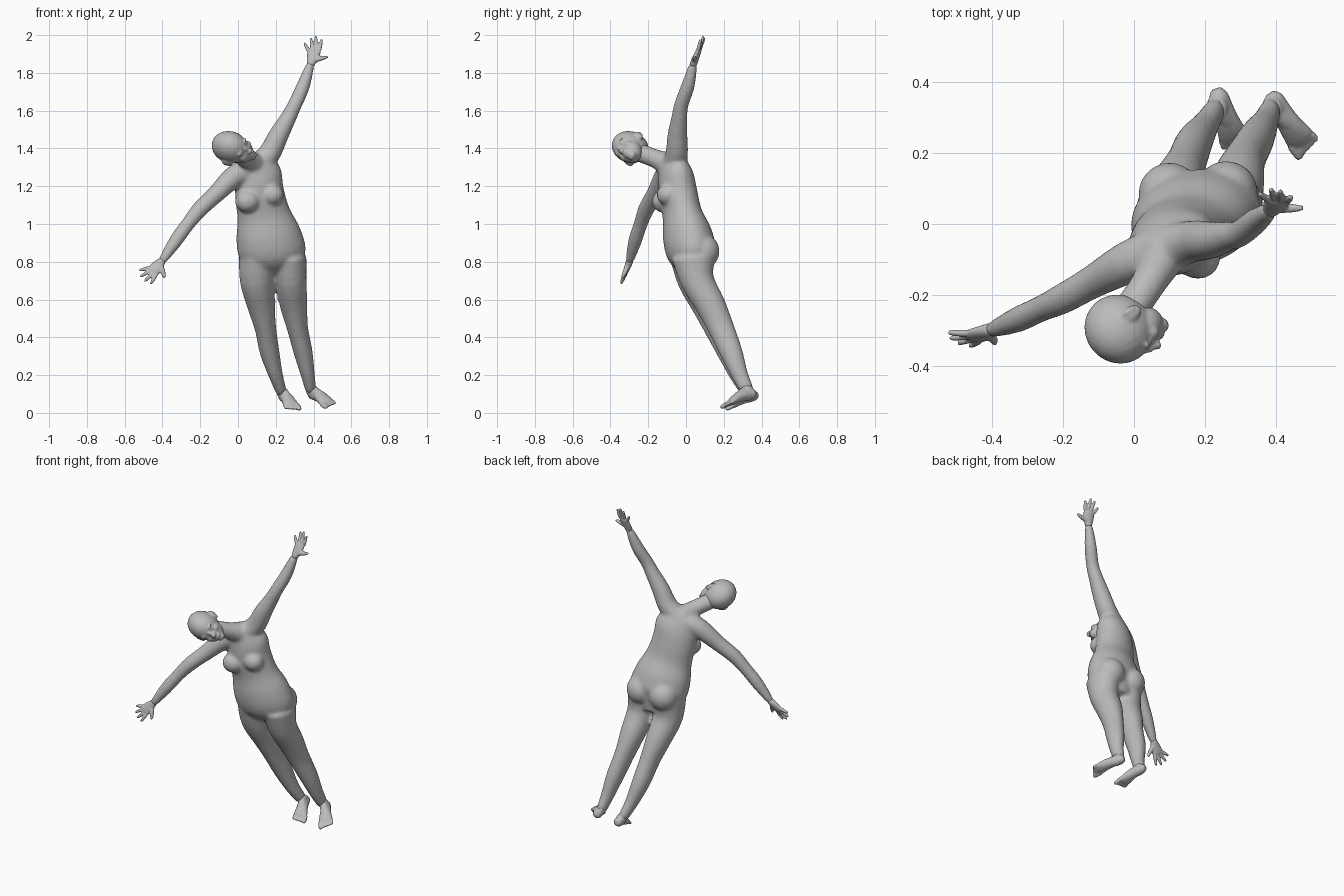
import bpy, bmesh
from math import sin, cos, tau
from mathutils import Vector, Matrix

cube = bpy.data.objects.get("Cube")
if cube:
    bpy.data.objects.remove(cube, do_unlink=True)

clay = bpy.data.materials.new("clay grey")
clay.use_nodes = True
GREY = (0.5, 0.5, 0.5, 1)
clay.diffuse_color = GREY
clay.node_tree.nodes["Principled BSDF"].inputs["Base Color"].default_value = GREY


def spline(points, steps):
    """Catmull-Rom through tuples of position and radii."""
    vecs = [Vector(p) for p in points]
    out = []
    for i in range(len(vecs) - 1):
        b, c = vecs[i], vecs[i + 1]
        a = vecs[i - 1] if i else b
        d = vecs[i + 2] if i + 2 < len(vecs) else c
        for k in range(steps):
            t = k / steps
            out.append(b + ((c - a) * t + (a * 2 - b * 5 + c * 4 - d) * t * t
                            + (b * 3 - a - c * 3 + d) * t ** 3) * 0.5)
    return out + [vecs[-1]]


def tube(bm, points, ref, ref_end=None, shear=False, steps=4, n=20):
    """Loft ellipses along a path; each point is x, y, z, half width, half depth."""
    points = [p if len(p) == 5 else (*p, p[3]) for p in points]
    rings = spline(points, steps)
    centres = [r.to_3d() if len(r) == 3 else Vector(r[:3]) for r in rings]
    radii = [(r[3], r[4]) for r in rings]
    # rounded ends
    first, last = (centres[0] - centres[1]).normalized(), (centres[-1] - centres[-2]).normalized()
    for at, way in ((0, first), (len(centres), last)):
        a, b = radii[0 if at == 0 else -1]
        base = centres[0 if at == 0 else -1]
        centres.insert(at, base + way * min(a, b) * 0.7)
        radii.insert(at, (a * 0.55, b * 0.55))
    ref, ref_end = Vector(ref), Vector(ref_end or ref)
    loops = []
    for i, (c, (a, b)) in enumerate(zip(centres, radii)):
        t = (centres[min(i + 1, len(centres) - 1)] - centres[max(i - 1, 0)]).normalized()
        side = ref.lerp(ref_end, i / (len(centres) - 1)).normalized()
        if not shear:
            side = (side - t * side.dot(t)).normalized()
        depth = t.cross(side).normalized()
        loops.append([bm.verts.new(c + side * a * cos(tau * k / n) + depth * b * sin(tau * k / n))
                      for k in range(n)])
    for lo, hi in zip(loops, loops[1:]):
        for k in range(n):
            bm.faces.new((lo[k], lo[(k + 1) % n], hi[(k + 1) % n], hi[k]))
    bm.faces.new(loops[0][::-1])
    bm.faces.new(loops[-1])


def blob(bm, centre, radii, frame=Matrix.Identity(4)):
    m = frame @ Matrix.Translation(centre) @ Matrix.Diagonal((*radii, 1))
    bmesh.ops.create_uvsphere(bm, u_segments=24, v_segments=14, radius=1, matrix=m)


def finish(name, bm, voxel, smooth):
    """Fuse the overlapping volumes into one skin."""
    bmesh.ops.recalc_face_normals(bm, faces=bm.faces)
    mesh = bpy.data.meshes.new(name)
    bm.to_mesh(mesh)
    bm.free()
    mesh.materials.append(clay)
    for p in mesh.polygons:
        p.use_smooth = True
    obj = bpy.data.objects.new(name, mesh)
    bpy.context.collection.objects.link(obj)
    fuse = obj.modifiers.new("fuse", 'REMESH')
    fuse.mode = 'VOXEL'
    fuse.voxel_size = voxel
    fuse.use_smooth_shade = True
    soften = obj.modifiers.new("soften", 'SMOOTH')
    soften.factor = 0.5
    soften.iterations = smooth


# Head frame: columns are the head's left, front and up
up = Vector((-0.65, -0.6, 0.45)).normalized()
left = Vector((0.45, 0.45, 0.75))
left = (left - up * left.dot(up)).normalized()
front = left.cross(up)
head_frame = Matrix((left, front, up)).transposed().to_4x4()
head_frame.translation = (-0.037, -0.295, 1.405)

# Torso
body = bmesh.new()
tube(body, [(.18, .06, .78, .14, .09), (.18, .03, .85, .18, .13), (.16, .005, .95, .172, .128),
            (.135, -.02, 1.05, .143, .103), (.115, -.04, 1.15, .135, .1),
            (.105, -.055, 1.24, .135, .092), (.085, -.075, 1.31, .11, .07)],
     (1, .1, 0), (.81, .28, .51), shear=True, n=32)
for centre, r in (((.05, -.12, 1.12), .06), ((.18, -.098, 1.155), .057)):      # breasts
    blob(body, centre, (r * 1.1, r, r))
for centre in ((.1, .085, .85), (.26, .09, .855)):                            # buttocks
    blob(body, centre, (.088, .088, .092))

# Neck
skull_base = head_frame @ Vector((0, -.02, -.06))
tube(body, [(.085, -.08, 1.31, .07), (.045, -.16, 1.345, .05), (*skull_base, .05)], (1, 0, 1))

# Arms
sternum = (.07, -.075, 1.285, .068)
tube(body, [sternum, (-.02, -.11, 1.25, .06), (-.12, -.165, 1.155, .047), (-.2, -.21, 1.08, .043),
            (-.265, -.24, 1, .037), (-.33, -.27, .91, .036), (-.405, -.3, .8, .022)], (1, 0, 1))
tube(body, [sternum, (.16, -.05, 1.365, .06), (.215, -.045, 1.47, .053), (.265, -.035, 1.56, .043),
            (.3, -.025, 1.63, .038), (.345, .01, 1.73, .036), (.385, .04, 1.85, .022)], (1, 0, 0))

# Legs
tube(body, [(.1, .03, .82, .095, .115), (.1, .045, .7, .09, .09), (.122, .11, .57, .074, .08),
            (.145, .165, .45, .057, .07), (.168, .225, .32, .052, .06), (.2, .275, .2, .038, .045),
            (.23, .325, .11, .029, .036)], (1, 0, 0))
tube(body, [(.275, .04, .82, .088, .115), (.28, .06, .7, .083, .09), (.295, .13, .57, .073, .08),
            (.315, .185, .45, .056, .07), (.345, .24, .32, .05, .06), (.37, .285, .2, .037, .045),
            (.385, .325, .12, .029, .036)], (1, 0, 0))
finish("body", body, 0.01, 6)

# Head, shaped in its own frame
head = bmesh.new()
blob(head, (0, -.003, .005), (.082, .1, .098), head_frame)       # cranium
blob(head, (0, .038, -.045), (.062, .055, .072), head_frame)     # face
blob(head, (0, .07, -.1), (.026, .022, .02), head_frame)         # chin
blob(head, (0, .094, -.03), (.01, .014, .026), head_frame)       # nose bridge
blob(head, (0, .1, -.047), (.017, .017, .012), head_frame)       # nose tip
for z in (-.07, -.081):                                          # lips
    blob(head, (0, .086, z), (.024, .013, .006), head_frame)
for s in (-1, 1):
    blob(head, (s * .03, .083, -.001), (.026, .013, .008), head_frame)    # brow
    blob(head, (s * .03, .077, -.02), (.016, .014, .01), head_frame)      # eye
    blob(head, (s * .034, .065, -.045), (.024, .024, .022), head_frame)   # cheek
    blob(head, (s * .081, -.008, -.02), (.012, .02, .031), head_frame)    # ear
    blob(head, (s * .086, -.02, -.012), (.011, .01, .024), head_frame)    # ear rim
finish("head", head, 0.006, 3)


def hand(name, wrist, knuckles, tips, thumb):
    bm = bmesh.new()
    wrist, knuckles, thumb = Vector(wrist), Vector(knuckles), Vector(thumb)
    tips = [Vector(t) for t in tips]
    side = (tips[-1] - tips[0]).normalized()
    mid = wrist.lerp(knuckles, 0.55)
    tube(bm, [(*wrist, .022, .02), (*mid, .033, .017), (*knuckles, .036, .014)], side)
    for i, tip in enumerate(tips):
        root = knuckles + side * (i - 1.5) * .019
        tube(bm, [(*root, .0105), (*root.lerp(tip, 0.5), .0098), (*tip, .0075)], (.5, .8, .3), n=12)
    root = wrist.lerp(mid, 0.5) + side * .012
    bend = root.lerp(thumb, 0.5) + side * .006
    tube(bm, [(*root, .015), (*bend, .0125), (*thumb, .008)], (.5, .8, .3), n=12)
    finish(name, bm, 0.005, 2)


hand("left_hand", (.385, .038, 1.845), (.405, .067, 1.918),
     [(.352, .085, 1.955), (.386, .097, 1.982), (.412, .092, 1.992), (.442, .077, 1.975)],
     (.473, .045, 1.885))
hand("right_hand", (-.402, -.298, .805), (-.453, -.318, .748),
     [(-.52, -.306, .756), (-.515, -.322, .723), (-.493, -.335, .698), (-.46, -.343, .686)],
     (-.392, -.335, .718))


def foot(name, ankle, heel, ball, side, inner):
    """inner is the sign of the big toe side along the side vector."""
    bm = bmesh.new()
    ankle, heel, ball = Vector(ankle), Vector(heel), Vector(ball)
    way = (ball - heel).normalized()
    side = Vector(side)
    side = (side - way * side.dot(way)).normalized()
    top = side.cross(way)
    top = top if top.z > 0 else -top
    arch = heel.lerp(ball, 0.5) + top * .012
    tube(bm, [(*heel, .028, .028), (*arch, .033, .03), (*ball, .045, .018)], side)
    tube(bm, [(*ankle, .03, .036), (*heel.lerp(ball, 0.25), .03, .035)], side)      # ankle
    tube(bm, [(*ankle, .024), (*(arch + top * .008), .024), (*ball, .016)], side)   # instep
    for i in range(5):                                                              # toes
        r = .014 if i == 0 else .0105 - i * .0005
        root = ball + side * inner * (.033 - i * .0175)
        tip = root + way * (.04 - i * .005) - top * .004
        tube(bm, [(*root, r), (*tip, r * 0.9)], side, n=12)
    finish(name, bm, 0.006, 2)


foot("right_foot", (.232, .328, .115), (.237, .362, .092), (.282, .24, .038), (1, .4, .1), 1)
foot("left_foot", (.386, .328, .125), (.393, .352, .1), (.472, .235, .054), (.8, .55, .25), -1)
